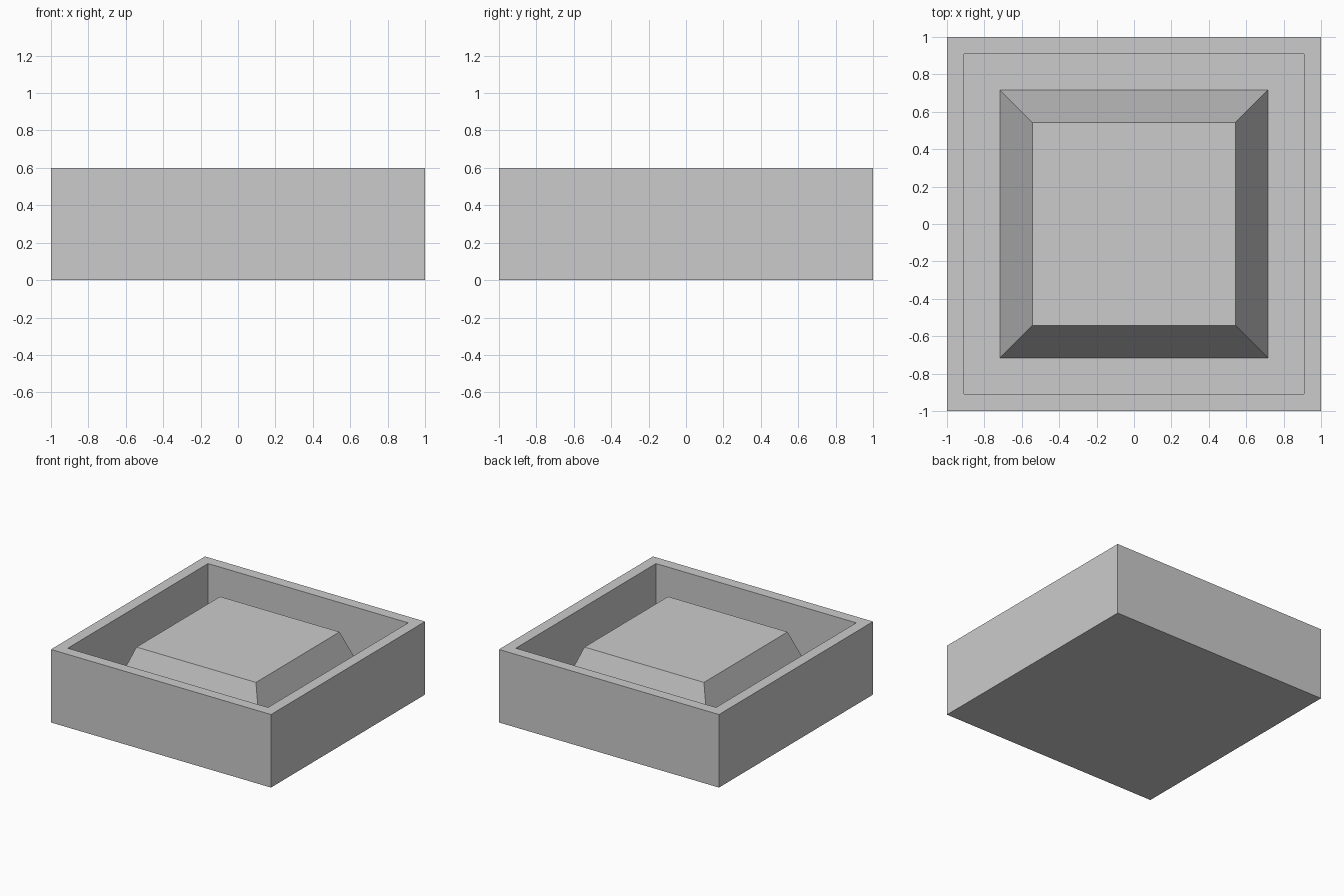
import bpy
import bmesh

if "Cube" in bpy.data.objects:
    bpy.data.objects.remove(bpy.data.objects["Cube"])

grey = bpy.data.materials.new("light_grey")
grey.diffuse_color = (0.6, 0.6, 0.6, 1.0)
grey.use_nodes = True
grey.node_tree.nodes["Principled BSDF"].inputs["Base Color"].default_value = grey.diffuse_color

HEIGHT = 0.6    # outer height
RIM = 0.91      # half width of the inner opening
FLOOR = 0.09    # tray floor height
BASE = 0.717    # half width of the block at the floor
TOP = 0.543     # half width of the block at its top
BLOCK_Z = 0.567


def stacked_squares(name, rings, cap_start=True):
    """Bridge square rings given as (half width, z) and cap the ends."""
    bm = bmesh.new()
    loops = []
    for h, z in rings:
        corners = ((-h, -h), (h, -h), (h, h), (-h, h))
        loops.append([bm.verts.new((x, y, z)) for x, y in corners])
    for a, b in zip(loops, loops[1:]):
        for i in range(4):
            j = (i + 1) % 4
            bm.faces.new((a[i], a[j], b[j], b[i]))
    if cap_start:
        bm.faces.new(loops[0][::-1])
    bm.faces.new(loops[-1])
    mesh = bpy.data.meshes.new(name)
    bm.to_mesh(mesh)
    bm.free()
    mesh.materials.append(grey)
    obj = bpy.data.objects.new(name, mesh)
    bpy.context.collection.objects.link(obj)
    return obj


# Open tray: underside, outer walls, flat rim, inner walls, floor,
# with the tapered block rising from the floor in one closed skin
stacked_squares("tray_with_raised_block", [
    (1.0, 0.0),
    (1.0, HEIGHT),
    (RIM, HEIGHT),
    (RIM, FLOOR),
    (BASE, FLOOR),
    (TOP, BLOCK_Z),
])
